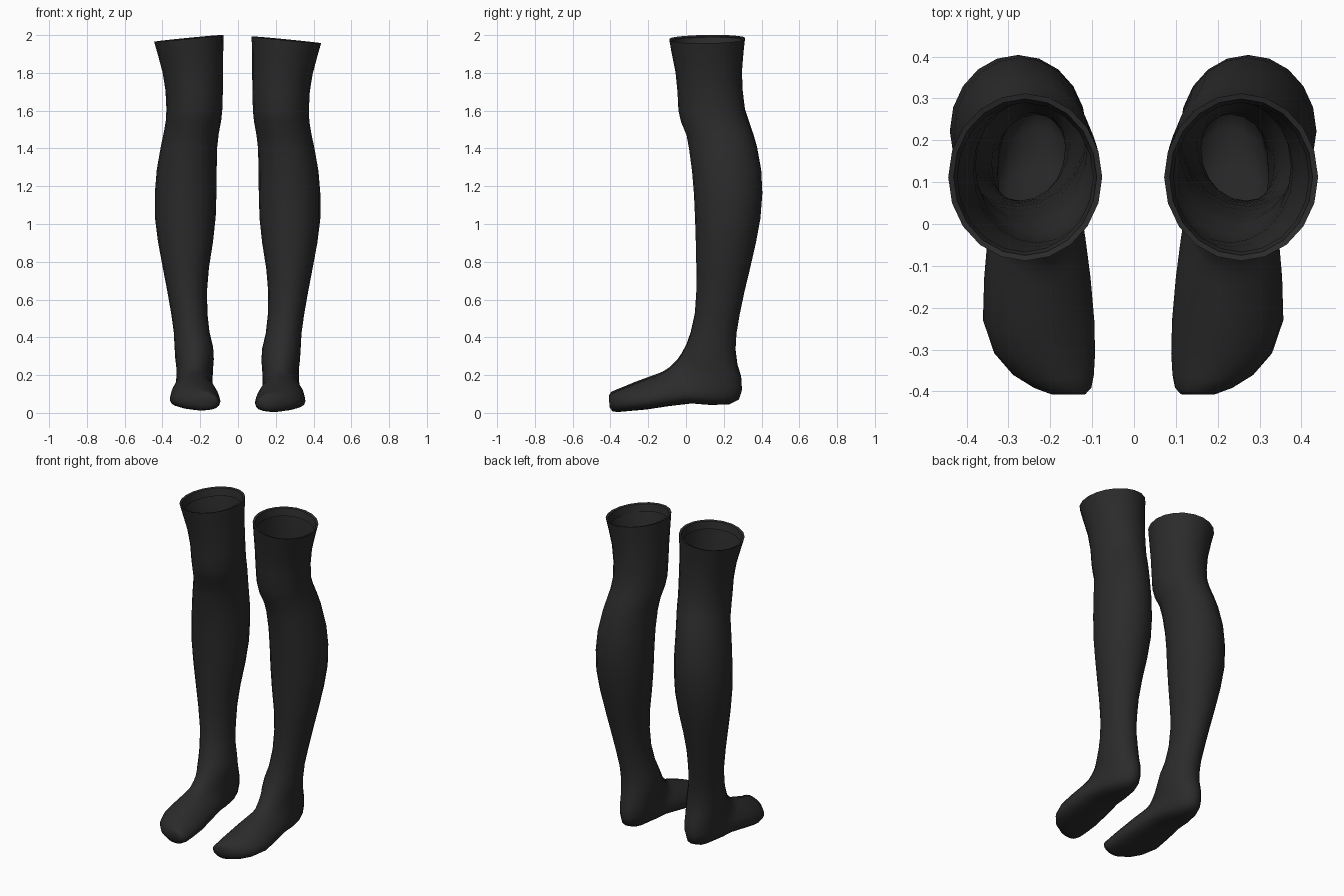
import bpy, bmesh, math

if "Cube" in bpy.data.objects:
    bpy.data.objects.remove(bpy.data.objects["Cube"])

SIDES = 20

black = bpy.data.materials.new("soft black")
black.diffuse_color = (0.024, 0.024, 0.024, 1)
black.use_nodes = True
black.node_tree.nodes["Principled BSDF"].inputs["Base Color"].default_value = black.diffuse_color

# Leg rings: z, inner x, outer x, front y, back y
LEG = [
    (1.972, .072, .440, -.088, .312), (1.90, .074, .420, -.075, .304),
    (1.80, .075, .395, -.055, .296), (1.70, .076, .380, -.045, .300),
    (1.60, .079, .375, -.040, .312), (1.54, .085, .378, -.026, .332),
    (1.47, .098, .390, .003, .356), (1.40, .106, .405, .016, .376),
    (1.28, .109, .426, .032, .398), (1.16, .110, .436, .042, .404),
    (1.03, .114, .436, .048, .394), (0.90, .128, .420, .052, .370),
    (0.76, .150, .394, .055, .338), (0.64, .160, .371, .055, .309),
    (0.52, .158, .350, .047, .284), (0.42, .147, .336, .025, .267),
]
# Foot rings: upper y, upper z, lower y, lower z, inner x, outer x, sole flatness
FOOT = [
    (.002, .355, .262, .330, .128, .332, 0),
    (-.025, .305, .272, .250, .124, .328, 0),
    (-.048, .272, .292, .185, .128, .322, 0),
    (-.070, .250, .296, .120, .130, .322, 0),
    (-.088, .234, .280, .070, .130, .325, 0),
    (-.105, .222, .230, .045, .128, .330, .1),
    (-.125, .210, .130, .042, .122, .338, .2),
    (-.155, .198, .030, .050, .112, .346, .3),
    (-.205, .180, -.090, .036, .100, .354, .35),
    (-.270, .156, -.210, .018, .091, .357, .35),
    (-.325, .133, -.300, .010, .089, .330, .3),
    (-.370, .115, -.355, .005, .092, .285, .25),
    (-.396, .103, -.388, .007, .098, .235, .1),
    (-.408, .085, -.405, .030, .112, .195, 0),
]


def ring(bm, side, upper, lower, inner, outer, flat=0.0, slope=0.0):
    """Closed loop spanning an upper/front point and a lower/back point."""
    verts = []
    for i in range(SIDES):
        a = 2 * math.pi * i / SIDES
        u, v = math.cos(a), math.sin(a)
        v -= flat * (1 - v * v)
        x = (inner + outer) / 2 + u * (outer - inner) / 2
        y = (upper[0] + lower[0]) / 2 + v * (upper[0] - lower[0]) / 2
        z = (upper[1] + lower[1]) / 2 + v * (upper[1] - lower[1]) / 2
        verts.append(bm.verts.new((side * x, y, z - slope * u)))
    return verts


def stocking(name, side, lift):
    bm = bmesh.new()
    z, xi, xo, yf, yb = LEG[0]
    rings = []
    # Turned-in hem at the opening
    for drop, inset in ((.05, .022), (.004, .013)):
        rings.append(ring(bm, side, (yf + inset, z - drop), (yb - inset, z - drop + .006),
                          xi + inset, xo - inset, slope=.018))
    # Thigh, knee, calf and shin
    for k, (z, xi, xo, yf, yb) in enumerate(LEG):
        tilt = (.018, .015, .008)[k] if k < 3 else 0
        rings.append(ring(bm, side, (yf, z), (yb, z + tilt / 3), xi, xo, slope=tilt))
    # Ankle, heel and foot
    for uy, uz, ly, lz, xi, xo, flat in FOOT:
        rings.append(ring(bm, side, (uy, uz), (ly, lz), xi, xo, flat))
    # Skin between neighbouring loops
    for a, b in zip(rings, rings[1:]):
        for i in range(SIDES):
            j = (i + 1) % SIDES
            quad = [a[i], a[j], b[j], b[i]]
            bm.faces.new(quad if side > 0 else quad[::-1])
    # Closed toe
    toe = rings[-1]
    bm.faces.new(toe if side > 0 else toe[::-1])
    # Face outward: the calf's outer side must point away from the leg axis
    bm.normal_update()
    mid = LEG[9]
    probe = min(bm.faces, key=lambda f: (f.calc_center_median().z - mid[0]) ** 2
                + (f.calc_center_median().x - side * mid[2]) ** 2)
    if probe.normal.x * side < 0:
        bmesh.ops.reverse_faces(bm, faces=bm.faces[:])
    mesh = bpy.data.meshes.new(name)
    bm.to_mesh(mesh)
    bm.free()
    mesh.materials.append(black)
    obj = bpy.data.objects.new(name, mesh)
    bpy.context.collection.objects.link(obj)
    obj.location = (-.004 if side < 0 else 0, 0, lift)
    bpy.ops.object.select_all(action='DESELECT')
    obj.select_set(True)
    bpy.context.view_layer.objects.active = obj
    bpy.ops.object.shade_smooth_by_angle(angle=math.radians(60))


stocking("right_stocking", 1, 0)
stocking("left_stocking", -1, .008)
